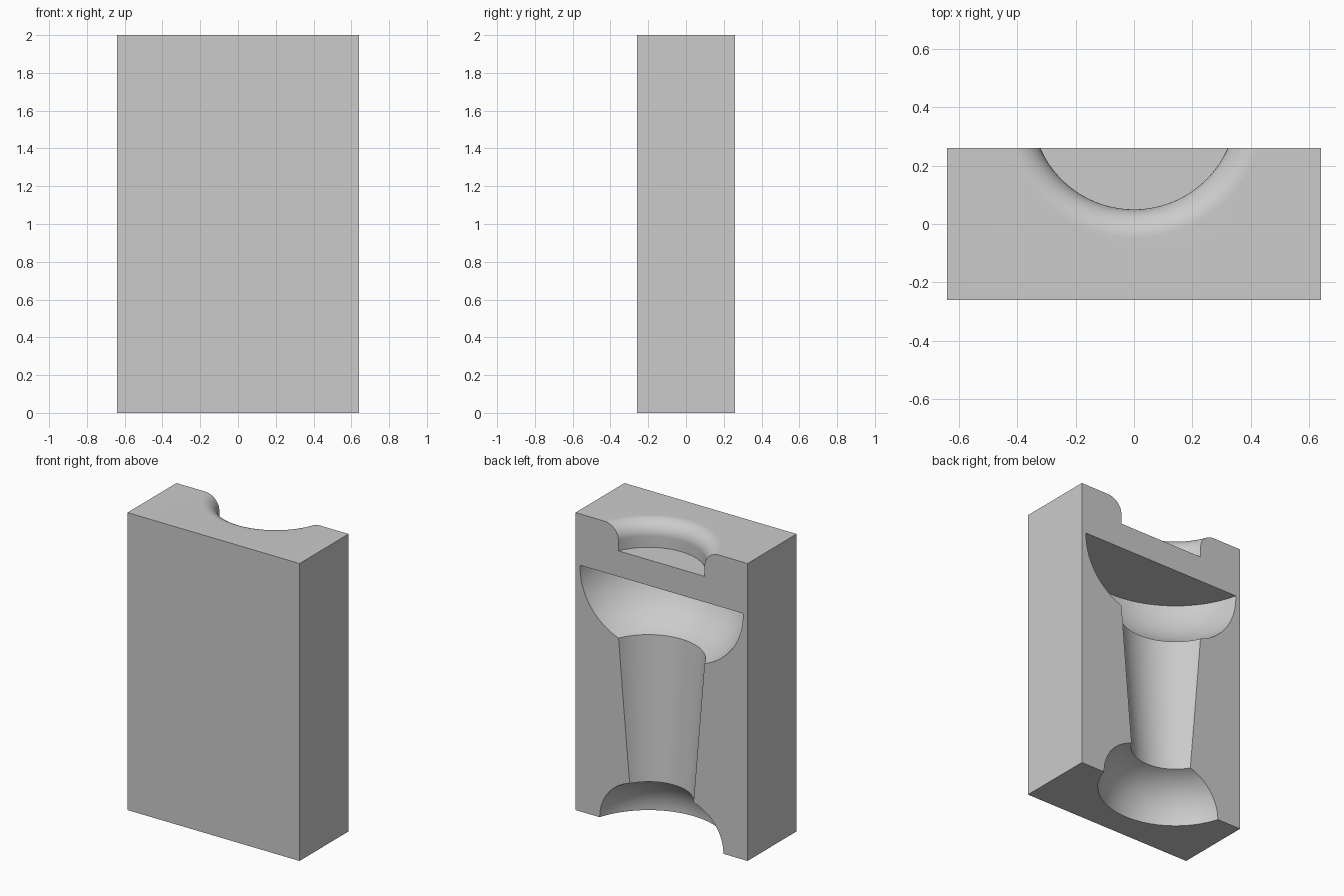
import bpy, math

if "Cube" in bpy.data.objects:
    bpy.data.objects.remove(bpy.data.objects["Cube"])

W, D, H = 1.28, 0.52, 2.0
AXIS_Y = 0.40      # axis of the turned cavities lies behind the block
SEGMENTS = 160

plaster = bpy.data.materials.new("matte grey")
plaster.use_nodes = True
grey = (0.6, 0.6, 0.6, 1)
plaster.diffuse_color = grey
plaster.node_tree.nodes["Principled BSDF"].inputs["Base Color"].default_value = grey


def arc(r, z, radius, start, end, steps=20):
    """Profile points (radius, height) along a circular arc, angles in degrees."""
    angles = [math.radians(start + (end - start) * i / steps) for i in range(steps + 1)]
    return [(r + radius * math.cos(a), z + radius * math.sin(a)) for a in angles]


def turned_cutter(name, profile):
    """Closed solid of revolution, listed from bottom to top."""
    n = SEGMENTS
    verts = [(r * math.cos(2 * math.pi * i / n), AXIS_Y + r * math.sin(2 * math.pi * i / n), z)
             for r, z in profile for i in range(n)]
    faces = [(k * n + i, k * n + (i + 1) % n, (k + 1) * n + (i + 1) % n, (k + 1) * n + i)
             for k in range(len(profile) - 1) for i in range(n)]
    last = (len(profile) - 1) * n
    faces += [tuple(reversed(range(n))), tuple(range(last, last + n))]
    mesh = bpy.data.meshes.new(name)
    mesh.from_pydata(verts, [], faces)
    mesh.materials.append(plaster)
    cutter = bpy.data.objects.new(name, mesh)
    bpy.context.collection.objects.link(cutter)
    cutter.hide_render = True
    return cutter


# Block
bpy.ops.mesh.primitive_cube_add(size=1, location=(0, 0, H / 2))
block = bpy.context.object
block.name = "mould_block"
block.scale = (W, D, H)
bpy.ops.object.transform_apply(location=True, rotation=False, scale=True)
block.data.materials.append(plaster)

# Main cavity: domed foot, tapered neck and round bowl
foot = arc(0.178, 0, 0.303, 0, 71.2)
bowl = arc(0.192, 1.642, 0.43, -68.6, 0)
cavity = turned_cutter("cavity_cutter", [(0.481, -0.1)] + foot + bowl + [(0.622, 1.655)])

# Round recess in the top with a rolled rim
rim = arc(0.45, 1.9, 0.1, 180, 90)
recess = turned_cutter("recess_cutter", [(0.35, 1.828)] + rim + [(0.45, 2.1)])

for cutter in (cavity, recess):
    cut = block.modifiers.new(cutter.name, "BOOLEAN")
    cut.operation = "DIFFERENCE"
    cut.solver = "EXACT"
    cut.object = cutter
    bpy.context.view_layer.objects.active = block
    bpy.ops.object.modifier_apply(modifier=cut.name)
    bpy.data.objects.remove(cutter)

# Smooth cavities, crisp edges
bpy.ops.object.select_all(action="DESELECT")
block.select_set(True)
bpy.ops.object.shade_smooth_by_angle(angle=math.radians(25))
